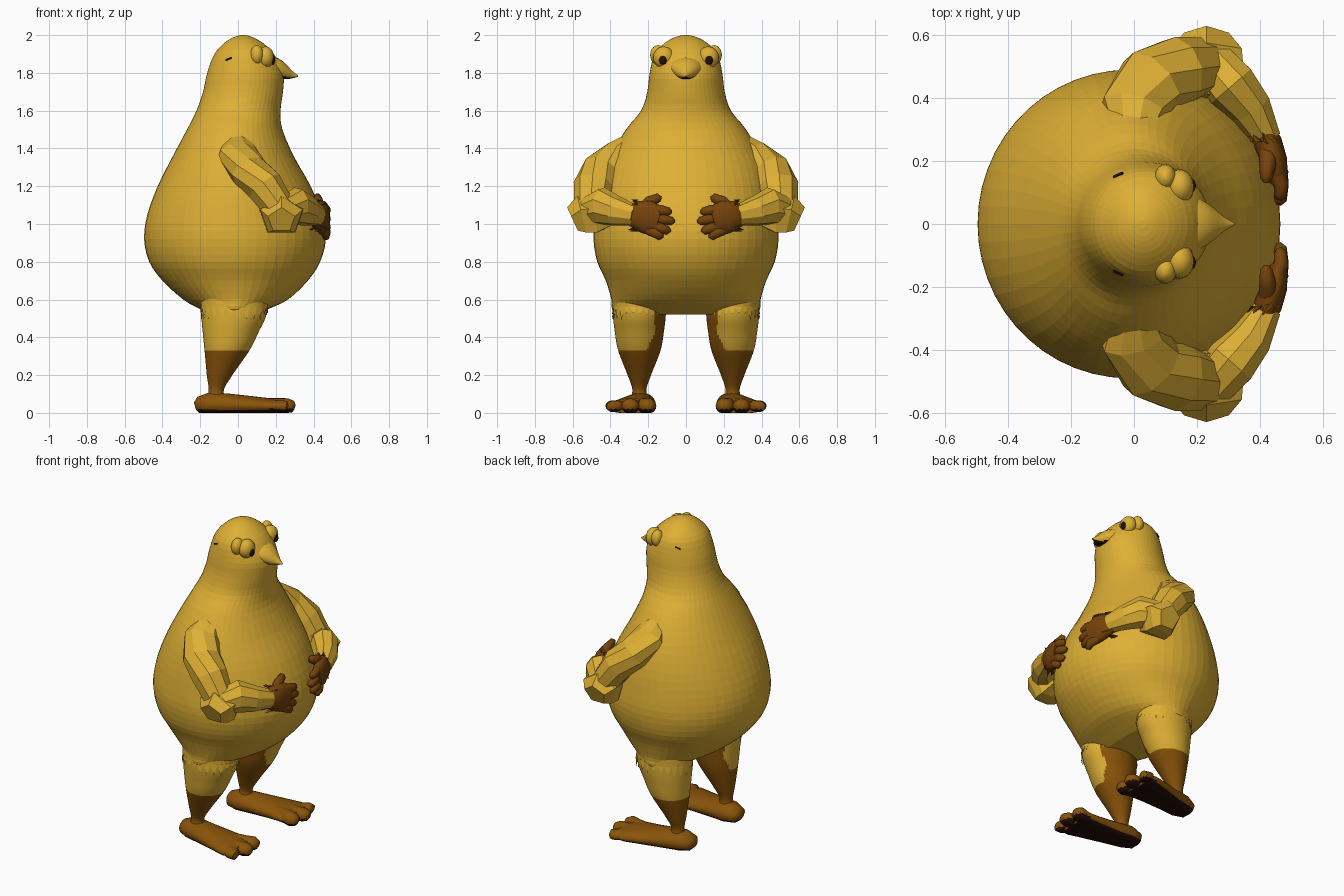
import bpy, bmesh, random
from math import cos, sin, pi, tau
from mathutils import Vector

random.seed(4)
cube = bpy.data.objects.get("Cube")
if cube:
    bpy.data.objects.remove(cube)


def material(name, rgb):
    m = bpy.data.materials.new(name)
    m.use_nodes = True
    m.diffuse_color = (*rgb, 1)
    m.node_tree.nodes["Principled BSDF"].inputs["Base Color"].default_value = (*rgb, 1)
    return m


YELLOW = material("golden yellow", (0.73, 0.43, 0.035))
BROWN = material("leg brown", (0.25, 0.088, 0.003))
HAND = material("hand brown", (0.18, 0.056, 0.003))
SOLE = material("sole black", (0.016, 0.004, 0.003))
DARK = material("pupil black", (0.015, 0.006, 0.002))


def finish(name, bm, mats, rule=None, smooth=False, mirror=False):
    """Turn a bmesh into an object, colour it by rule, mirror it across y."""
    bmesh.ops.recalc_face_normals(bm, faces=bm.faces[:])
    for f in bm.faces:
        f.smooth = smooth
        if rule:
            f.material_index = rule(f)
    mesh = bpy.data.meshes.new(name)
    bm.to_mesh(mesh)
    bm.free()
    for m in mats:
        mesh.materials.append(m)
    ob = bpy.data.objects.new(name, mesh)
    bpy.context.collection.objects.link(ob)
    if mirror:
        mod = ob.modifiers.new("Mirror", "MIRROR")
        mod.use_axis = (False, True, False)
        mod.use_mirror_merge = False


def skin(bm, rings):
    """Bridge rings of points and cap both ends."""
    rows = [[bm.verts.new(p) for p in ring] for ring in rings]
    n = len(rows[0])
    for a, b in zip(rows, rows[1:]):
        for i in range(n):
            j = (i + 1) % n
            bm.faces.new((a[i], a[j], b[j], b[i]))
    bm.faces.new(rows[0][::-1])
    bm.faces.new(rows[-1])


def spline(rows, steps):
    """Smoothly resample a list of equal-length tuples."""
    out = []
    for i in range(len(rows) - 1):
        p = [Vector(rows[max(0, min(len(rows) - 1, i + k))]) for k in (-1, 0, 1, 2)]
        for s in range(steps):
            t = s / steps
            out.append(p[1] + 0.5 * t * (p[2] - p[0] + t * (
                2 * p[0] - 5 * p[1] + 4 * p[2] - p[3]
                + t * (3 * (p[1] - p[2]) + p[3] - p[0]))))
    return out + [Vector(rows[-1])]


def stack(bm, rows, y, sides):
    """Horizontal ellipses from (z, x min, x max, y radius)."""
    skin(bm, [[((lo + hi) / 2 + (hi - lo) / 2 * cos(tau * i / sides),
                y + ry * sin(tau * i / sides), z) for i in range(sides)]
              for z, lo, hi, ry in rows])


def limb(bm, rows, sides, floor=-9, turn=0.0):
    """Tube along (x, y, z, width, height) rows; floor flattens the underside."""
    pts = [Vector(r[:3]) for r in rows]
    rings = []
    for k, r in enumerate(rows):
        d = (pts[min(k + 1, len(pts) - 1)] - pts[max(k - 1, 0)]).normalized()
        u = d.cross(Vector((0, 0, 1))).normalized()
        v = u.cross(d)
        ring = []
        for i in range(sides):
            a = tau * i / sides + turn
            p = pts[k] + u * r[3] * cos(a) + v * r[4] * sin(a)
            p.z = max(p.z, floor)
            ring.append(p)
        rings.append(ring)
    skin(bm, rings)


def ball(bm, centre, size, segs=20):
    made = bmesh.ops.create_uvsphere(bm, u_segments=segs, v_segments=segs // 2, radius=1)
    for v in made["verts"]:
        v.co = Vector(centre) + v.co * Vector(size)


def spike(bm, base, side, tip):
    """A thin pointed tuft."""
    base, side, tip = Vector(base), Vector(side), Vector(tip)
    out = side.cross(tip - base).normalized() * 0.012
    a, b, c, t = [bm.verts.new(p) for p in (base - side, base + side, base + out, tip)]
    for f in ((a, b, c), (a, t, b), (b, t, c), (c, t, a)):
        bm.faces.new(f)


# Pear-shaped body with neck and head
body_rows = [
    (0.52, -0.13, 0.09, 0.36), (0.55, -0.20, 0.16, 0.392),
    (0.60, -0.29, 0.265, 0.395), (0.70, -0.40, 0.37, 0.425),
    (0.80, -0.47, 0.435, 0.47), (0.92, -0.497, 0.465, 0.49),
    (1.05, -0.48, 0.445, 0.48), (1.20, -0.425, 0.385, 0.455),
    (1.35, -0.35, 0.30, 0.405), (1.50, -0.27, 0.235, 0.318),
    (1.60, -0.22, 0.225, 0.238), (1.70, -0.185, 0.238, 0.205),
    (1.80, -0.163, 0.24, 0.192), (1.90, -0.125, 0.19, 0.167),
    (1.96, -0.07, 0.13, 0.11), (1.99, -0.02, 0.075, 0.055),
    (2.0, 0.015, 0.04, 0.013)]
bm = bmesh.new()
stack(bm, spline(body_rows, 3), 0, 52)
finish("body", bm, [YELLOW])

# Beak with a dark mouth beneath
bm = bmesh.new()
limb(bm, spline([(0.13, 0, 1.83, 0.115, 0.07), (0.20, 0, 1.82, 0.085, 0.058),
                 (0.25, 0, 1.80, 0.052, 0.038), (0.285, 0, 1.789, 0.024, 0.02),
                 (0.318, 0, 1.783, 0.004, 0.004)], 3), 24, 1.768)
finish("beak", bm, [YELLOW, DARK], lambda f: int(f.normal.z < -0.75), smooth=True)

# Eyes, brow ridges, pupils and ear slits
bm = bmesh.new()
ball(bm, (0.145, 0.118, 1.882), (0.046, 0.056, 0.058))
ball(bm, (0.10, 0.148, 1.895), (0.035, 0.042, 0.052))
finish("eyes_and_brows", bm, [YELLOW], smooth=True, mirror=True)
bm = bmesh.new()
ball(bm, (0.184, 0.122, 1.868), (0.013, 0.021, 0.025), 14)
finish("pupils", bm, [DARK], smooth=True, mirror=True)
bm = bmesh.new()
limb(bm, [(-0.065, 0.148, 1.868, 0.006, 0.005), (-0.035, 0.161, 1.88, 0.006, 0.005)], 4)
finish("ear_slits", bm, [DARK], mirror=True)

# Arms: faceted upper arm, angular elbow, forearm
bm = bmesh.new()
limb(bm, [(0.0, 0.26, 1.45, 0.06, 0.05), (0.0, 0.36, 1.37, 0.11, 0.08),
          (0.055, 0.45, 1.285, 0.115, 0.095), (0.14, 0.488, 1.20, 0.11, 0.10),
          (0.22, 0.505, 1.08, 0.09, 0.085)], 9)
finish("upper_arms", bm, [YELLOW], mirror=True)
bm = bmesh.new()
limb(bm, [(0.235, 0.40, 1.06, 0.08, 0.08), (0.23, 0.48, 1.048, 0.125, 0.115),
          (0.23, 0.55, 1.042, 0.118, 0.11), (0.23, 0.598, 1.02, 0.075, 0.075)],
     5, turn=pi / 2)
finish("elbows", bm, [YELLOW], mirror=True)
bm = bmesh.new()
limb(bm, [(0.24, 0.52, 1.07, 0.075, 0.075), (0.31, 0.44, 1.095, 0.085, 0.10),
          (0.37, 0.37, 1.068, 0.07, 0.08), (0.425, 0.27, 1.045, 0.045, 0.055)], 9)
finish("forearms", bm, [YELLOW], mirror=True)

# Hands: palm, four fingers, thumb and ragged cuff
bm = bmesh.new()
limb(bm, [(0.405, 0.31, 1.045, 0.03, 0.045), (0.425, 0.26, 1.045, 0.045, 0.08),
          (0.445, 0.20, 1.035, 0.042, 0.092), (0.46, 0.14, 1.02, 0.03, 0.07)], 14)
for y, z, tip_y, tip_z in ((0.18, 1.08, 0.075, 1.065), (0.18, 1.035, 0.06, 1.015),
                           (0.19, 0.995, 0.082, 0.965), (0.20, 0.97, 0.12, 0.935)):
    limb(bm, [(0.445, y, z, 0.024, 0.028), (0.468, (y + tip_y) / 2, (z + tip_z) / 2, 0.024, 0.028),
              (0.465, tip_y + 0.015, tip_z, 0.02, 0.023), (0.46, tip_y, tip_z, 0.007, 0.007)], 10)
limb(bm, [(0.425, 0.24, 1.07, 0.03, 0.035), (0.425, 0.19, 1.12, 0.027, 0.032),
          (0.42, 0.145, 1.14, 0.02, 0.024), (0.42, 0.13, 1.14, 0.007, 0.007)], 10)
finish("hands", bm, [HAND], smooth=True, mirror=True)
bm = bmesh.new()
for i in range(9):
    a = tau * i / 9
    base = Vector((0.42 + 0.045 * cos(a), 0.26, 1.045 + 0.075 * sin(a)))
    spike(bm, base, (0.018 * sin(a), 0, 0.024 * cos(a)),
          base + Vector((-0.02, random.uniform(0.02, 0.05), 0.012 * sin(a))))
finish("hand_cuffs", bm, [HAND], mirror=True)

# Legs: yellow thigh outside, brown shin and inner thigh
leg_rows = [(0.06, -0.17, -0.06, 0.055), (0.12, -0.155, -0.075, 0.037),
            (0.20, -0.165, -0.03, 0.062), (0.33, -0.177, 0.06, 0.112),
            (0.43, -0.187, 0.11, 0.13), (0.52, -0.195, 0.15, 0.14),
            (0.64, -0.20, 0.16, 0.142)]


def leg_colour(f):
    c = f.calc_center_median()
    return int(c.z < 0.325 or c.y < 0.165 + max(0, 0.42 - c.z) * 0.5)


bm = bmesh.new()
stack(bm, spline(leg_rows, 10), 0.247, 72)
finish("legs", bm, [YELLOW, BROWN], leg_colour, smooth=True, mirror=True)

# Ragged fringe where the body meets the legs
bm = bmesh.new()
for i in range(20):
    a = -0.25 * pi + 1.5 * pi * i / 19
    base = Vector((-0.02 + 0.176 * cos(a), 0.25 + 0.138 * sin(a), 0.56))
    spike(bm, base, (-0.021 * sin(a), 0.018 * cos(a), 0),
          base + Vector((0.004 * cos(a), 0.004 * sin(a), -random.uniform(0.03, 0.075))))
finish("leg_fringe", bm, [YELLOW], mirror=True)

# Feet with three toes and a dark sole
bm = bmesh.new()
limb(bm, [(-0.228, 0.235, 0.035, 0.025, 0.02), (-0.21, 0.235, 0.04, 0.06, 0.045),
          (-0.15, 0.24, 0.045, 0.08, 0.064), (-0.05, 0.255, 0.042, 0.088, 0.06),
          (0.08, 0.275, 0.038, 0.11, 0.05), (0.18, 0.288, 0.034, 0.128, 0.042),
          (0.235, 0.29, 0.03, 0.115, 0.034)], 28, 0.0)
for y0, y1, tip, high in ((0.235, 0.202, 0.285, 0.042), (0.285, 0.295, 0.302, 0.04),
                          (0.325, 0.386, 0.265, 0.03)):
    limb(bm, [(0.10, y0, 0.036, 0.045, 0.044), (0.20, (y0 + y1) / 2, 0.036, 0.047, high),
              (tip - 0.035, y1, 0.036, 0.046, high), (tip - 0.01, y1, 0.033, 0.034, 0.03),
              (tip, y1, 0.03, 0.014, 0.012)], 20, 0.0)
finish("feet", bm, [BROWN, SOLE], lambda f: int(f.calc_center_median().z < 0.02),
       smooth=True, mirror=True)

# Keep hard edges where smooth parts turn sharply
bpy.ops.object.select_all(action="DESELECT")
for name in ("beak", "feet", "hands", "legs"):
    ob = bpy.data.objects[name]
    ob.select_set(True)
    bpy.context.view_layer.objects.active = ob
bpy.ops.object.shade_smooth_by_angle(angle=0.9)
